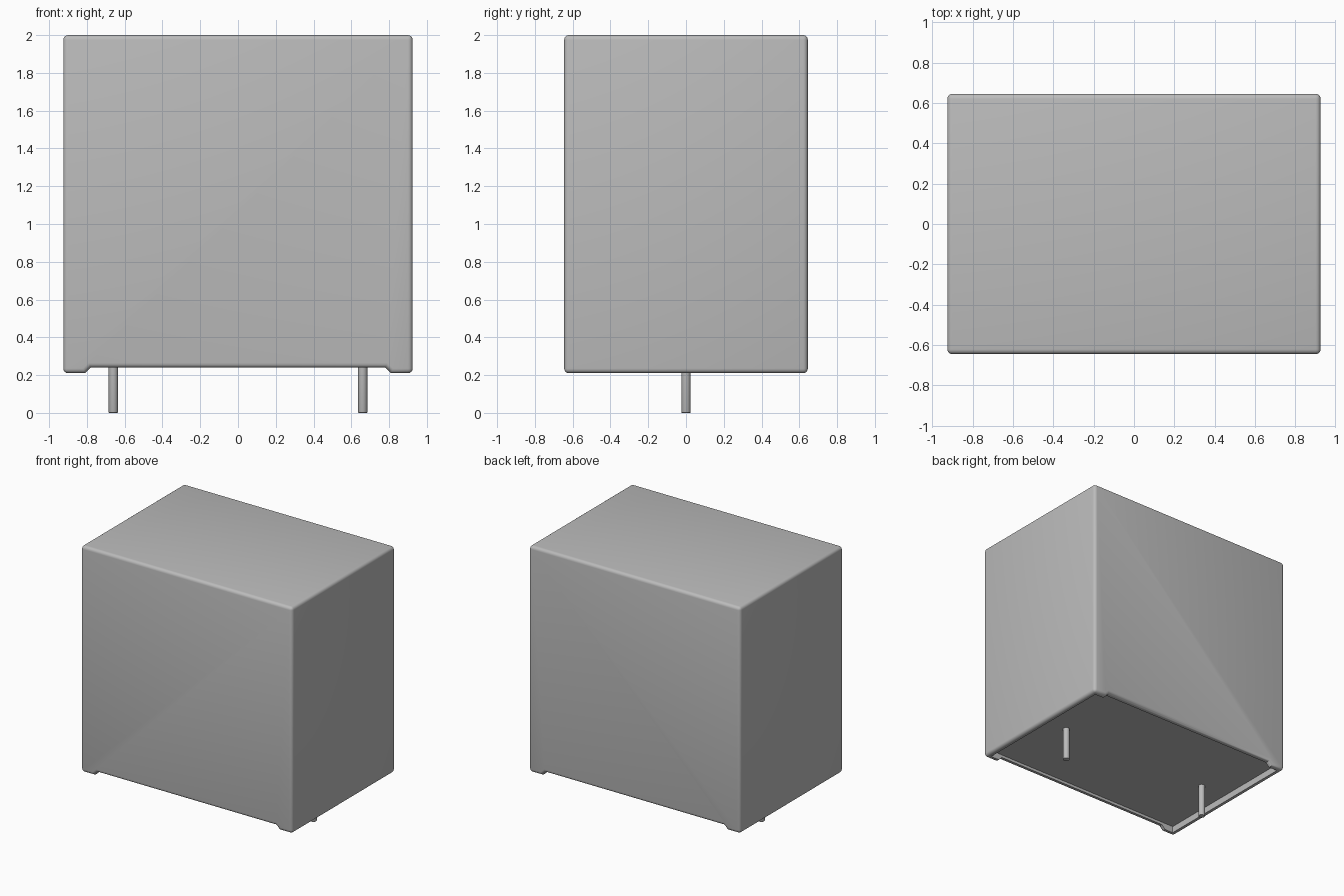
import bpy, bmesh
from mathutils import Matrix

if "Cube" in bpy.data.objects:
    bpy.data.objects.remove(bpy.data.objects["Cube"])

HX, HY, TOP, FOOT, SILL, CEIL = 0.925, 0.645, 2.0, 0.21, 0.24, 0.262
RADIUS, WALL = 0.025, 0.04

grey = bpy.data.materials.new("plain grey")
grey.use_nodes = True
colour = (0.5, 0.5, 0.5, 1)
grey.diffuse_color = colour
grey.node_tree.nodes["Principled BSDF"].inputs["Base Color"].default_value = colour


def make(name, bm):
    bmesh.ops.recalc_face_normals(bm, faces=bm.faces)
    mesh = bpy.data.meshes.new(name)
    bm.to_mesh(mesh)
    bm.free()
    mesh.materials.append(grey)
    obj = bpy.data.objects.new(name, mesh)
    bpy.context.collection.objects.link(obj)
    return obj


def activate(obj):
    bpy.ops.object.select_all(action="DESELECT")
    obj.select_set(True)
    bpy.context.view_layer.objects.active = obj


# Case: front outline with corner feet, extruded in depth, outer edges rounded
half = [(HX, TOP), (HX, FOOT), (0.81, FOOT), (0.78, SILL)]
outline = half + [(-x, z) for x, z in reversed(half)]
bm = bmesh.new()
face = bm.faces.new([bm.verts.new((x, -HY, z)) for x, z in outline])
back = bmesh.ops.extrude_face_region(bm, geom=[face])["geom"]
bmesh.ops.translate(bm, vec=(0, 2 * HY, 0),
                    verts=[g for g in back if isinstance(g, bmesh.types.BMVert)])


def is_outer(edge):
    a, b = (v.co for v in edge.verts)
    return abs(a.y - b.y) < 0.01 or abs(a.x) > HX - 0.01


bmesh.ops.bevel(bm, geom=[e for e in bm.edges if is_outer(e)], offset=RADIUS,
                segments=4, profile=0.5, affect="EDGES", clamp_overlap=True)
case = make("case", bm)

# Shallow hollow under the case, leaving a thin rim
bm = bmesh.new()
bmesh.ops.create_cube(bm, size=1, matrix=Matrix.Translation((0, 0, CEIL - 0.1))
                      @ Matrix.Diagonal((2 * (HX - WALL), 2 * (HY - WALL), 0.2, 1)))
cutter = make("hollow_cutter", bm)
cutter.hide_render = True
mod = case.modifiers.new("hollow", "BOOLEAN")
mod.operation, mod.solver, mod.object = "DIFFERENCE", "EXACT", cutter
activate(case)
bpy.ops.object.modifier_apply(modifier=mod.name)
bpy.data.objects.remove(cutter)
bpy.ops.object.shade_smooth_by_angle()

# Two round pins
for side, x in (("right", -0.66), ("left", 0.66)):
    bm = bmesh.new()
    bmesh.ops.create_cone(bm, cap_ends=True, segments=24, radius1=0.025, radius2=0.025,
                          depth=0.3, matrix=Matrix.Translation((x, 0, 0.15)))
    rim = [e for e in bm.edges if all(v.co.z < 0.01 for v in e.verts)]
    bmesh.ops.bevel(bm, geom=rim, offset=0.004, segments=2, profile=0.5, affect="EDGES")
    activate(make(side + "_pin", bm))
    bpy.ops.object.shade_smooth_by_angle()
